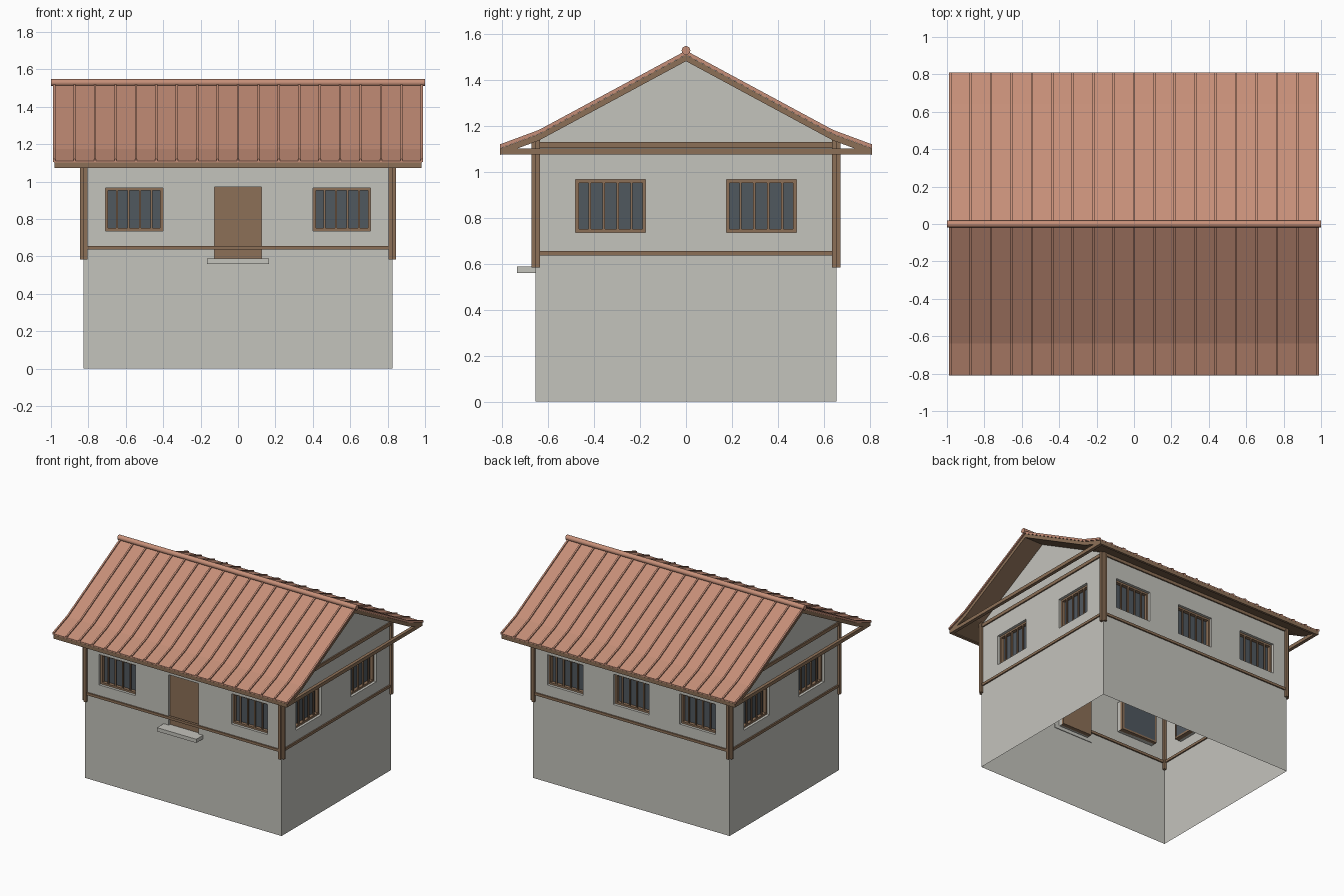
import bpy, bmesh, math
from mathutils import Matrix, Vector

if "Cube" in bpy.data.objects:
    bpy.data.objects.remove(bpy.data.objects["Cube"])


def material(name, rgb):
    m = bpy.data.materials.new(name)
    lin = [((c / 255 + 0.055) / 1.055) ** 2.4 for c in rgb]
    m.diffuse_color = (*lin, 1)
    m.use_nodes = True
    m.node_tree.nodes["Principled BSDF"].inputs["Base Color"].default_value = m.diffuse_color
    return m


PLASTER = material("plaster grey", (196, 195, 188))
WOOD = material("brown wood", (140, 112, 87))
TILE = material("terracotta", (198, 143, 120))
GLASS = material("dark glass", (80, 88, 95))

HX, HY = 0.825, 0.655          # half size of the house body
EAVE, APEX = 1.135, 1.485      # top of the walls and gable peak
WIN_Z, DOOR_Z = (0.737, 0.967), (0.585, 0.97)
REVEAL = 0.03                  # how deep windows and door sit in the wall


def finish(name, bm, mat):
    mesh = bpy.data.meshes.new(name)
    bm.to_mesh(mesh)
    bm.free()
    mesh.materials.append(mat)
    ob = bpy.data.objects.new(name, mesh)
    bpy.context.collection.objects.link(ob)
    return ob


def add_box(bm, lo, hi, rot=None):
    size = [b - a for a, b in zip(lo, hi)]
    mid = [(a + b) / 2 for a, b in zip(lo, hi)]
    m = Matrix.Translation(mid) @ Matrix.Diagonal((*size, 1))
    bmesh.ops.create_cube(bm, size=1, matrix=rot @ m if rot else m)


def boxes(name, mat, items):
    bm = bmesh.new()
    for lo, hi, *rot in items:
        add_box(bm, lo, hi, rot[0] if rot else None)
    return finish(name, bm, mat)


# Each wall: turn about z, half width, distance from centre, openings (u0, u1, z0, z1)
def windows(centres, half):
    return [(c - half, c + half, *WIN_Z) for c in centres]


SIDE_WINDOWS = windows((-0.328, 0.328), 0.152)
DOOR = (-0.125, 0.125, *DOOR_Z)
FRONT_WINDOWS = windows((-0.555, 0.555), 0.153)
WALLS = [
    (0, HX, HY, FRONT_WINDOWS + [DOOR]),
    (90, HY, HX, SIDE_WINDOWS),
    (180, HX, HY, windows((-0.555, 0, 0.555), 0.15)),
    (270, HY, HX, SIDE_WINDOWS),
]


def turn(deg):
    return Matrix.Rotation(math.radians(deg), 4, 'Z')


# Walls: thin shell, open below, with recessed openings and gables
bm = bmesh.new()
for deg, half, dist, holes in WALLS:
    rot = turn(deg)

    def face(points):
        bm.faces.new([bm.verts.new(rot @ Vector(p)) for p in points])

    us = sorted({-half, half, *[v for h in holes for v in h[:2]]})
    zs = sorted({0, EAVE, *[v for h in holes for v in h[2:]]})
    for a, b in zip(us, us[1:]):
        for c, d in zip(zs, zs[1:]):
            u, z = (a + b) / 2, (c + d) / 2
            if not any(h[0] < u < h[1] and h[2] < z < h[3] for h in holes):
                face([(a, -dist, c), (b, -dist, c), (b, -dist, d), (a, -dist, d)])
    for u0, u1, z0, z1 in holes:
        ring = [(u0, z0), (u1, z0), (u1, z1), (u0, z1)]
        for (a, c), (b, d) in zip(ring, ring[1:] + ring[:1]):
            face([(a, -dist, c), (a, -dist + REVEAL, c), (b, -dist + REVEAL, d), (b, -dist, d)])
    if deg in (90, 270):
        face([(-half, -dist, EAVE), (half, -dist, EAVE), (0, -dist, APEX)])
bmesh.ops.remove_doubles(bm, verts=bm.verts, dist=0.0001)
finish("walls", bm, PLASTER)

# Window frames with bars, and glass behind them
frames, panes = [], []
for deg, half, dist, holes in WALLS:
    rot = turn(deg)
    y0, y1 = -dist + REVEAL - 0.01, -dist + REVEAL + 0.025
    for u0, u1, z0, z1 in holes:
        if (u0, u1, z0, z1) == DOOR:
            continue
        t = 0.014
        frames += [((u0, y0, z0), (u0 + t, y1, z1), rot), ((u1 - t, y0, z0), (u1, y1, z1), rot),
                   ((u0, y0, z0), (u1, y1, z0 + t), rot), ((u0, y0, z1 - t), (u1, y1, z1), rot)]
        for i in range(1, 5):
            u = u0 + (u1 - u0) * i / 5
            frames.append(((u - 0.005, y0, z0), (u + 0.005, y0 + 0.01, z1), rot))
        panes.append(((u0 + t, y1 - 0.01, z0 + t), (u1 - t, y1 - 0.004, z1 - t), rot))
boxes("window_frames", WOOD, frames)
boxes("window_glass", GLASS, panes)

# Door and its step
boxes("door", WOOD, [((DOOR[0], -HY + REVEAL - 0.01, DOOR[2]), (DOOR[1], -HY + REVEAL + 0.02, DOOR[3]))])
boxes("door_step", PLASTER, [((-0.165, -0.735, 0.56), (0.165, -HY + 0.005, 0.588))])

# Horizontal timber bands around the walls
bands = []
for deg, half, dist, holes in WALLS:
    for z0, z1 in ((0.637, 0.656), (1.105, 1.13)):
        bands.append(((-half + 0.015, -dist - 0.01, z0), (half - 0.015, -dist + 0.01, z1), turn(deg)))
boxes("timber_bands", WOOD, bands)

# Notched corner posts
posts = []
for sx in (-1, 1):
    for sy in (-1, 1):
        for x1, y1 in ((0.827, 0.672), (0.845, 0.655)):
            xs, ys = sorted((sx * 0.805, sx * x1)), sorted((sy * 0.635, sy * y1))
            posts.append(((xs[0], ys[0], 0.585), (xs[1], ys[1], 1.14)))
boxes("corner_posts", WOOD, posts)

# Roof: flared gable profile swept along x
HALF_ROOF = [(0, 1.51), (0.64, 1.165), (0.81, 1.102)]
PROFILE = [(-y, z) for y, z in reversed(HALF_ROOF)] + HALF_ROOF[1:]


def sweep_roof(bm, x0, x1, low, high):
    loops = []
    for x in (x0, x1):
        top = [bm.verts.new((x, y, z + high)) for y, z in PROFILE]
        bottom = [bm.verts.new((x, y, z + low)) for y, z in PROFILE]
        loops.append((top, bottom))
    (ta, ba), (tb, bb) = loops
    for i in range(len(PROFILE) - 1):
        j = i + 1
        for quad in ((ta[i], tb[i], tb[j], ta[j]), (ba[i], ba[j], bb[j], bb[i]),
                     (ta[i], ta[j], ba[j], ba[i]), (tb[i], bb[i], bb[j], tb[j])):
            bm.faces.new(quad)
    for i in (0, -1):
        bm.faces.new((ta[i], ba[i], bb[i], tb[i]))
    bmesh.ops.recalc_face_normals(bm, faces=bm.faces)


bm = bmesh.new()
sweep_roof(bm, -0.98, 0.98, -0.028, 0)
finish("roof_boards", bm, WOOD)

bm = bmesh.new()
sweep_roof(bm, -0.985, 0.985, 0.0005, 0.009)
finish("roof_tiles", bm, TILE)

bm = bmesh.new()
for i in range(-9, 10):
    x = i * 0.1092
    sweep_roof(bm, x - 0.006, x + 0.006, 0.003, 0.018)
finish("roof_ribs", bm, TILE)

# Ridge cap
bm = bmesh.new()
bmesh.ops.create_cone(bm, cap_ends=True, segments=16, radius1=0.019, radius2=0.019, depth=2,
                      matrix=Matrix.Translation((0, 0, 1.529)) @ Matrix.Rotation(math.pi / 2, 4, 'Y'))
cap = finish("ridge_cap", bm, TILE)
bpy.context.view_layer.objects.active = cap
cap.select_set(True)
bpy.ops.object.shade_smooth_by_angle()

# Tie beams below the gable overhangs and fascias along the eaves
beams = []
for s in (-1, 1):
    xs, ys = sorted((s * 0.955, s * 0.98)), sorted((s * 0.79, s * 0.81))
    beams.append(((xs[0], -0.81, 1.076), (xs[1], 0.81, 1.102)))
    beams.append(((-0.98, ys[0], 1.076), (0.98, ys[1], 1.102)))
boxes("eave_beams", WOOD, beams)
